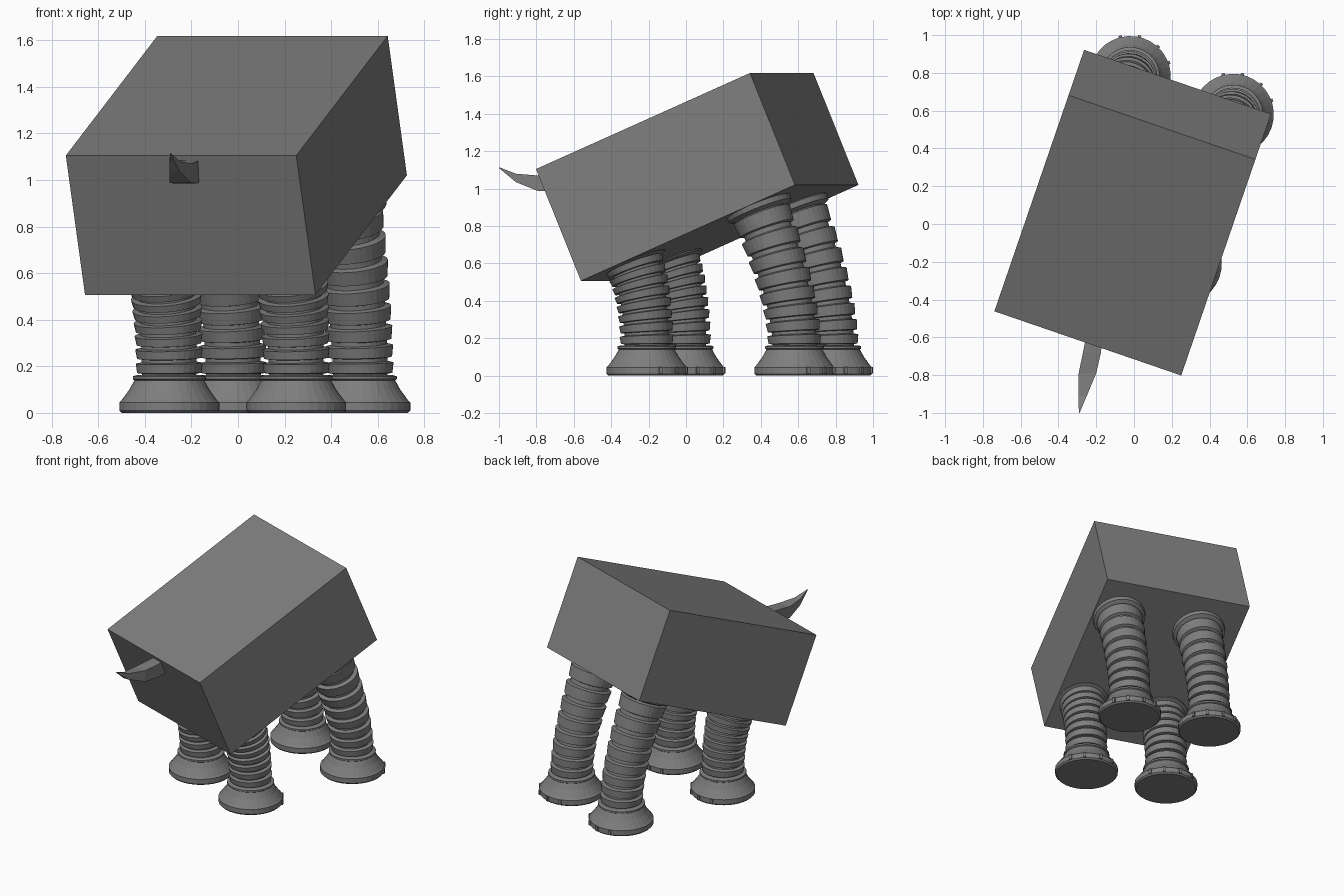
import bpy, bmesh
from math import sin, cos, tan, pi, radians
from mathutils import Vector, Matrix

cube = bpy.data.objects.get("Cube")
if cube:
    bpy.data.objects.remove(cube, do_unlink=True)

grey = bpy.data.materials.new("mid grey")
grey.use_nodes = True
GREY = (0.21, 0.21, 0.21, 1)
grey.diffuse_color = GREY
grey.node_tree.nodes["Principled BSDF"].inputs["Base Color"].default_value = GREY

YAW = Matrix.Rotation(radians(-18.95), 4, 'Z')
SLOPE = radians(23)
SIDES = 32


def finish(bm, name):
    bmesh.ops.recalc_face_normals(bm, faces=bm.faces)
    mesh = bpy.data.meshes.new(name)
    bm.to_mesh(mesh)
    bm.free()
    mesh.materials.append(grey)
    obj = bpy.data.objects.new(name, mesh)
    bpy.context.collection.objects.link(obj)
    return obj


def loft(bm, sections):
    """Skin a list of point loops and cap both ends."""
    loops = [[bm.verts.new(p) for p in s] for s in sections]
    for a, b in zip(loops, loops[1:]):
        n = len(a)
        for i in range(n):
            j = (i + 1) % n
            bm.faces.new((a[i], a[j], b[j], b[i]))
    bm.faces.new(loops[0])
    bm.faces.new(loops[-1])


def ring(centre, radius, tilt=0.0):
    """Circle of points leaning about the body's sideways axis."""
    turn = YAW @ Matrix.Rotation(tilt, 4, 'X')
    return [centre + turn @ Vector((radius * cos(2 * pi * i / SIDES),
                                    radius * sin(2 * pi * i / SIDES), 0))
            for i in range(SIDES)]


# Box body, pitched up towards the back
bm = bmesh.new()
bmesh.ops.create_cube(bm, size=1)
body = finish(bm, "body")
body.matrix_world = (Matrix.Translation((-0.007, 0.06, 1.0625)) @ YAW
                     @ Matrix.Rotation(SLOPE, 4, 'X')
                     @ Matrix.Diagonal((1.046, 1.314, 0.65, 1)))


def leg(name, x, y, top, lean, bands=8):
    # Flared foot
    bm = bmesh.new()
    foot = [(0.0, 0.205), (0.01, 0.215), (0.045, 0.215), (0.055, 0.205),
            (0.10, 0.172), (0.14, 0.15), (0.145, 0.157), (0.157, 0.157), (0.162, 0.14)]
    loft(bm, [ring(Vector((x, y, z)), r) for z, r in foot])
    finish(bm, name + "_foot")

    # Small toes round the rim
    bm = bmesh.new()
    for angle in (20, 47, 77, 104):
        a = radians(angle)
        place = (Matrix.Translation((x + 0.214 * cos(a), y + 0.214 * sin(a), 0.028))
                 @ Matrix.Rotation(a, 4, 'Z') @ Matrix.Diagonal((0.02, 0.018, 0.035, 1)))
        bmesh.ops.create_cube(bm, size=1, matrix=place)
    finish(bm, name + "_toes")

    # Ribbed, bending hose
    start, end = Vector((0, 0, 0.155)), Vector((0, -lean, top))
    knee = Vector((0, 0, top - lean / tan(SLOPE)))

    def section(t, radius):
        p = start * (1 - t) ** 2 + knee * (2 * t * (1 - t)) + end * t * t
        return ring(Vector((x, y, 0)) + YAW @ p, radius, SLOPE * t)

    sections = []
    for k in range(bands):
        for f, bulge in ((0.0, 0.0), (0.2, 0.0), (0.25, 0.02), (0.9, 0.026), (0.98, 0.0)):
            t = (k + f) / bands * 0.95
            sections.append(section(t, 0.118 + 0.018 * t * t + bulge))
    # Collar against the body
    sections += [section(t, r) for t, r in ((0.95, 0.15), (0.96, 0.178), (0.985, 0.182), (1.0, 0.17))]
    bm = bmesh.new()
    loft(bm, sections)
    finish(bm, name)


leg("front_right_leg", -0.295, -0.01, 0.62, 0.08)
leg("front_left_leg", 0.25, -0.21, 0.62, 0.08)
leg("back_right_leg", -0.02, 0.78, 0.92, 0.21)
leg("back_left_leg", 0.525, 0.58, 0.92, 0.21)

# Pointed tail curling upwards: y, x range, z range
bm = bmesh.new()
tail = [(-0.58, -0.25, -0.165, 0.99, 1.085), (-0.68, -0.27, -0.175, 0.985, 1.08),
        (-0.79, -0.293, -0.20, 0.987, 1.07), (-0.91, -0.294, -0.25, 1.035, 1.08),
        (-1.0, -0.292, -0.288, 1.11, 1.115)]
loft(bm, [[(a, y, lo), (b, y, lo), (b, y, hi), (a, y, hi)] for y, a, b, lo, hi in tail])
finish(bm, "tail")
